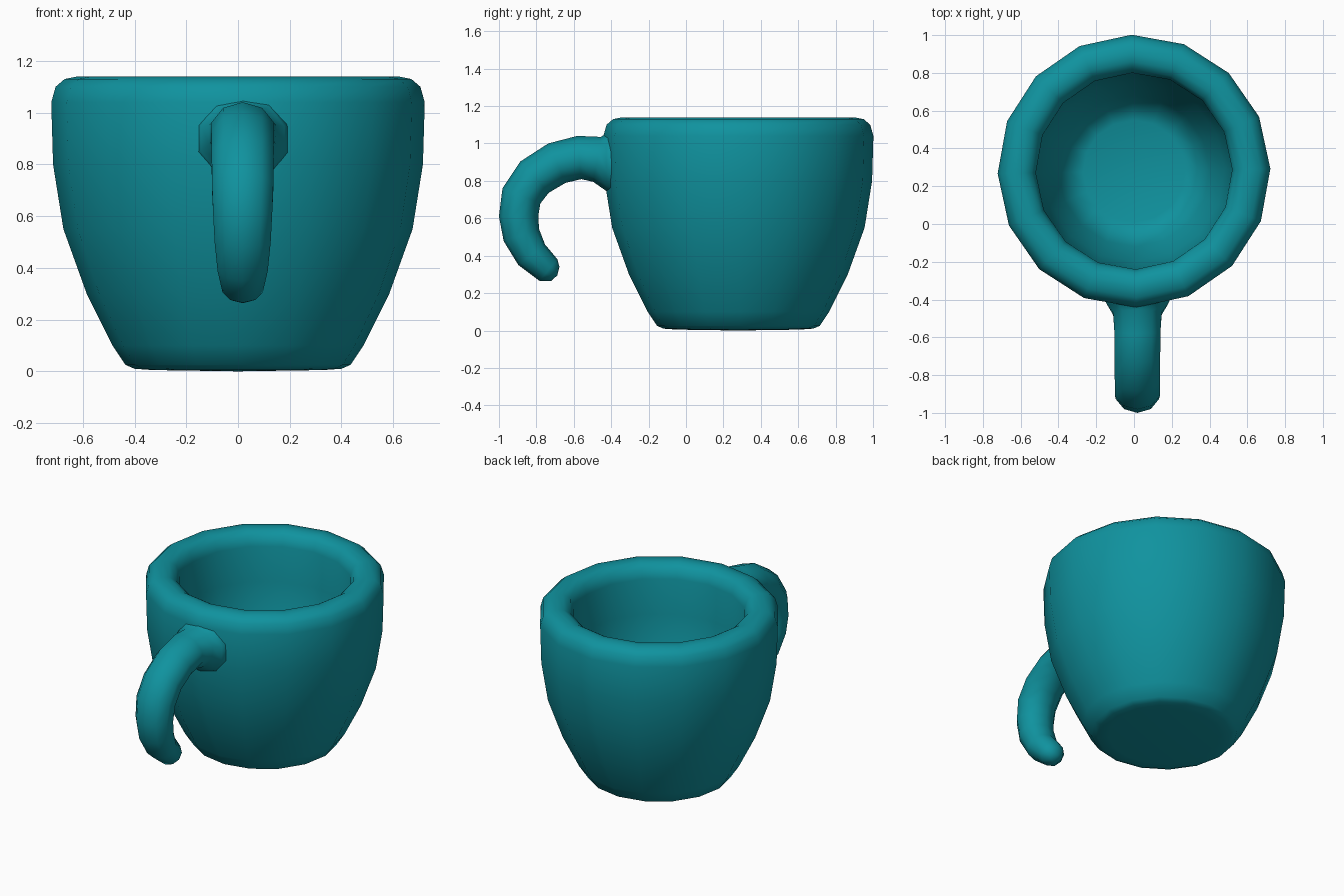
import bpy, bmesh, math
from mathutils import Vector

if "Cube" in bpy.data.objects:
    bpy.data.objects.remove(bpy.data.objects["Cube"])

teal = bpy.data.materials.new("teal glaze")
teal.diffuse_color = (0.005, 0.29, 0.345, 1)
teal.use_nodes = True
teal.node_tree.nodes["Principled BSDF"].inputs["Base Color"].default_value = teal.diffuse_color


def build(name, rings, close_start, close_end):
    """Skin a list of vertex rings into one smooth object."""
    bm = bmesh.new()
    loops = [[bm.verts.new(p) for p in ring] for ring in rings]
    n = len(loops[0])
    for a, b in zip(loops, loops[1:]):
        for i in range(n):
            j = (i + 1) % n
            bm.faces.new((a[i], a[j], b[j], b[i]))
    for loop, centre in ((loops[0], close_start), (loops[-1], close_end)):
        c = bm.verts.new(centre)
        for i in range(n):
            bm.faces.new((loop[i], loop[(i + 1) % n], c))
    bmesh.ops.recalc_face_normals(bm, faces=bm.faces)
    for f in bm.faces:
        f.smooth = True
    me = bpy.data.meshes.new(name)
    bm.to_mesh(me)
    bm.free()
    me.materials.append(teal)
    ob = bpy.data.objects.new(name, me)
    bpy.context.collection.objects.link(ob)
    return ob


# Cup: 16-sided turned profile (radius, z), outside up and inside down
CY, SIDES = 0.28, 16
profile = [(0.33, 0.005), (0.40, 0.01), (0.435, 0.025), (0.485, 0.10),
           (0.585, 0.30), (0.675, 0.55), (0.715, 0.80), (0.722, 1.04),
           (0.705, 1.10), (0.67, 1.13), (0.62, 1.14), (0.58, 1.135),
           (0.54, 1.11), (0.52, 1.05), (0.518, 0.82), (0.48, 0.58),
           (0.40, 0.34), (0.34, 0.225), (0.27, 0.20)]
turn = math.radians(1)
rings = [[(r * math.cos(turn + math.tau * i / SIDES),
           CY + r * math.sin(turn + math.tau * i / SIDES), z)
          for i in range(SIDES)] for r, z in profile]
build("cup", rings, (0, CY, 0), (0, CY, 0.20))

# Handle: open hook swept along (y, z, half width, half thickness)
path = [(-0.36, 0.90, 0.20, 0.20), (-0.425, 0.90, 0.17, 0.155),
        (-0.475, 0.915, 0.135, 0.122), (-0.57, 0.925, 0.128, 0.116),
        (-0.69, 0.895, 0.127, 0.115), (-0.81, 0.82, 0.126, 0.113),
        (-0.88, 0.72, 0.125, 0.109), (-0.895, 0.61, 0.12, 0.105),
        (-0.88, 0.51, 0.114, 0.10), (-0.825, 0.405, 0.102, 0.09),
        (-0.735, 0.323, 0.082, 0.075), (-0.70, 0.302, 0.05, 0.045)]
HX = 0.018
pts = [Vector((HX, p[0], p[1])) for p in path]
rings = []
for k, (_, _, w, t) in enumerate(path):
    d = (pts[min(k + 1, len(pts) - 1)] - pts[max(k - 1, 0)]).normalized()
    if k < 2:
        d = Vector((0, -1, 0))
    side = Vector((1, 0, 0))
    up = d.cross(side)
    rings.append([pts[k] + side * w * math.cos(math.tau * i / 10 + math.pi / 10)
                  + up * t * math.sin(math.tau * i / 10 + math.pi / 10)
                  for i in range(10)])
build("handle", rings, pts[0], pts[-1] + Vector((0, 0.012, -0.007)))
